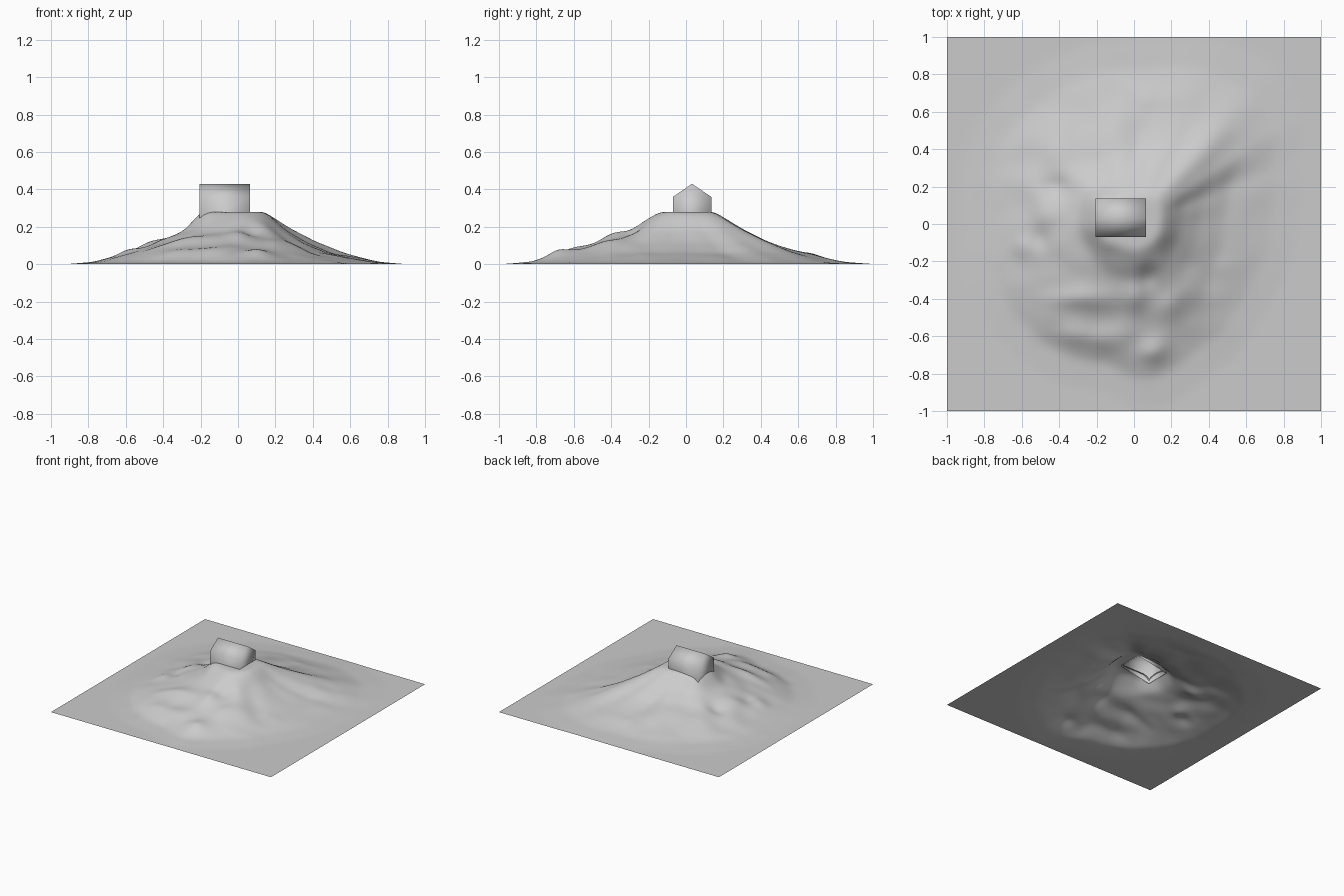
import bpy, bmesh, math
from mathutils import Vector, noise

if "Cube" in bpy.data.objects:
    bpy.data.objects.remove(bpy.data.objects["Cube"])

stone = bpy.data.materials.new("plain grey")
stone.diffuse_color = (0.6, 0.6, 0.6, 1)
stone.use_nodes = True
stone.node_tree.nodes["Principled BSDF"].inputs["Base Color"].default_value = stone.diffuse_color

X0, X1, Y0, Y1 = -0.205, 0.064, -0.07, 0.135      # building footprint
EAVES, RIDGE, BASE = 0.36, 0.43, 0.22

# Hill contours: bearing in degrees, then radius at each height level
LEVELS = (0.28, 0.18, 0.12, 0.06, 0.012)
CONTOURS = (
    (0, .15, .25, .34, .48, .73), (20, .16, .27, .38, .53, .79),
    (35, .17, .37, .51, .69, .90), (47, .19, .42, .58, .75, .94),
    (62, .17, .35, .48, .68, .91),
    (90, .15, .28, .40, .62, .83), (120, .16, .27, .38, .60, .82),
    (145, .21, .29, .42, .61, .82), (180, .20, .29, .44, .61, .77),
    (210, .18, .28, .45, .64, .80), (240, .14, .29, .48, .67, .79),
    (257, .14, .30, .47, .65, .76), (275, .14, .31, .46, .67, .83),
    (300, .14, .28, .42, .59, .75), (330, .15, .24, .34, .48, .70),
    (360, .15, .25, .34, .48, .73),
)
# Spurs, shelves and gullies: x, y, width in x, width in y, height
BUMPS = (
    (-.32, -.40, .18, .05, .025), (-.30, -.60, .25, .05, .018),
    (.00, -.40, .05, .08, .020), (.07, -.28, .05, .06, -.03),
    (.20, -.42, .07, .09, .02), (.10, -.69, .08, .06, .028),
    (-.48, .04, .07, .06, .015), (-.42, .20, .07, .05, -.025),
    (-.60, -.12, .06, .05, .02), (-.50, -.08, .04, .05, -.02),
    (-.45, .42, .12, .08, .012), (.15, .68, .15, .06, .015),
    (-.10, .50, .08, .10, .012), (.02, .38, .05, .12, -.012),
)


def contour_radii(bearing):
    for a, b in zip(CONTOURS, CONTOURS[1:]):
        if bearing <= b[0]:
            t = (bearing - a[0]) / (b[0] - a[0])
            t = t * t * (3 - 2 * t)
            return [p + (q - p) * t for p, q in zip(a[1:], b[1:])]


def hill_height(x, y):
    r = math.hypot(x, y)
    radii = contour_radii(math.degrees(math.atan2(y, x)) % 360)
    rs = [0] + radii + [radii[-1] * 1.2]
    hs = [LEVELS[0], *LEVELS, 0]
    h = 0
    for i in range(len(rs) - 1):
        if rs[i] <= r < rs[i + 1]:
            h = hs[i] + (hs[i + 1] - hs[i]) * (r - rs[i]) / (rs[i + 1] - rs[i])
    # rough ground fades out at the summit and at the foot
    rough = min(1, h / 0.05) * max(0, min(1, (0.28 - h) / 0.06))
    if x > 0.1 and y > -0.2:
        rough *= 0.4
    extra = 0.012 * noise.noise(Vector((x * 7, y * 7, 3.1)))
    for bx, by, wx, wy, bh in BUMPS:
        extra += bh * math.exp(-((x - bx) / wx) ** 2 - ((y - by) / wy) ** 2)
    return max(0, h + rough * extra)


def finish(name, bm):
    for f in bm.faces:
        f.smooth = True
    me = bpy.data.meshes.new(name)
    bm.to_mesh(me)
    bm.free()
    me.materials.append(stone)
    ob = bpy.data.objects.new(name, me)
    bpy.context.collection.objects.link(ob)


# Hill: a square sheet raised by the contours, open beneath the building
bm = bmesh.new()
bmesh.ops.create_grid(bm, x_segments=100, y_segments=100, size=1)
for v in bm.verts:
    v.co.z = hill_height(v.co.x, v.co.y)
for _ in range(4):
    bmesh.ops.smooth_vert(bm, verts=bm.verts[:], factor=0.5, use_axis_z=True)
inside = [f for f in bm.faces
          if all(X0 < v.co.x < X1 and Y0 < v.co.y < Y1 for v in f.verts)]
bmesh.ops.delete(bm, geom=inside, context='FACES')
finish("hill", bm)

# Building: gabled block with its ridge along x and no floor
bm = bmesh.new()
mid = (Y0 + Y1) / 2
# the walls reach further down on the west side, where the ground falls away
profile = ((Y0, 0), (Y0, EAVES), (mid, RIDGE), (Y1, EAVES), (Y1, 0))
west = [bm.verts.new((X0, y, z or BASE)) for y, z in profile]
east = [bm.verts.new((X1, y, z or 0.27)) for y, z in profile]
bm.faces.new(west)
bm.faces.new(east)
for i in range(4):
    bm.faces.new((west[i], east[i], east[i + 1], west[i + 1]))
bmesh.ops.recalc_face_normals(bm, faces=bm.faces[:])
finish("building", bm)
